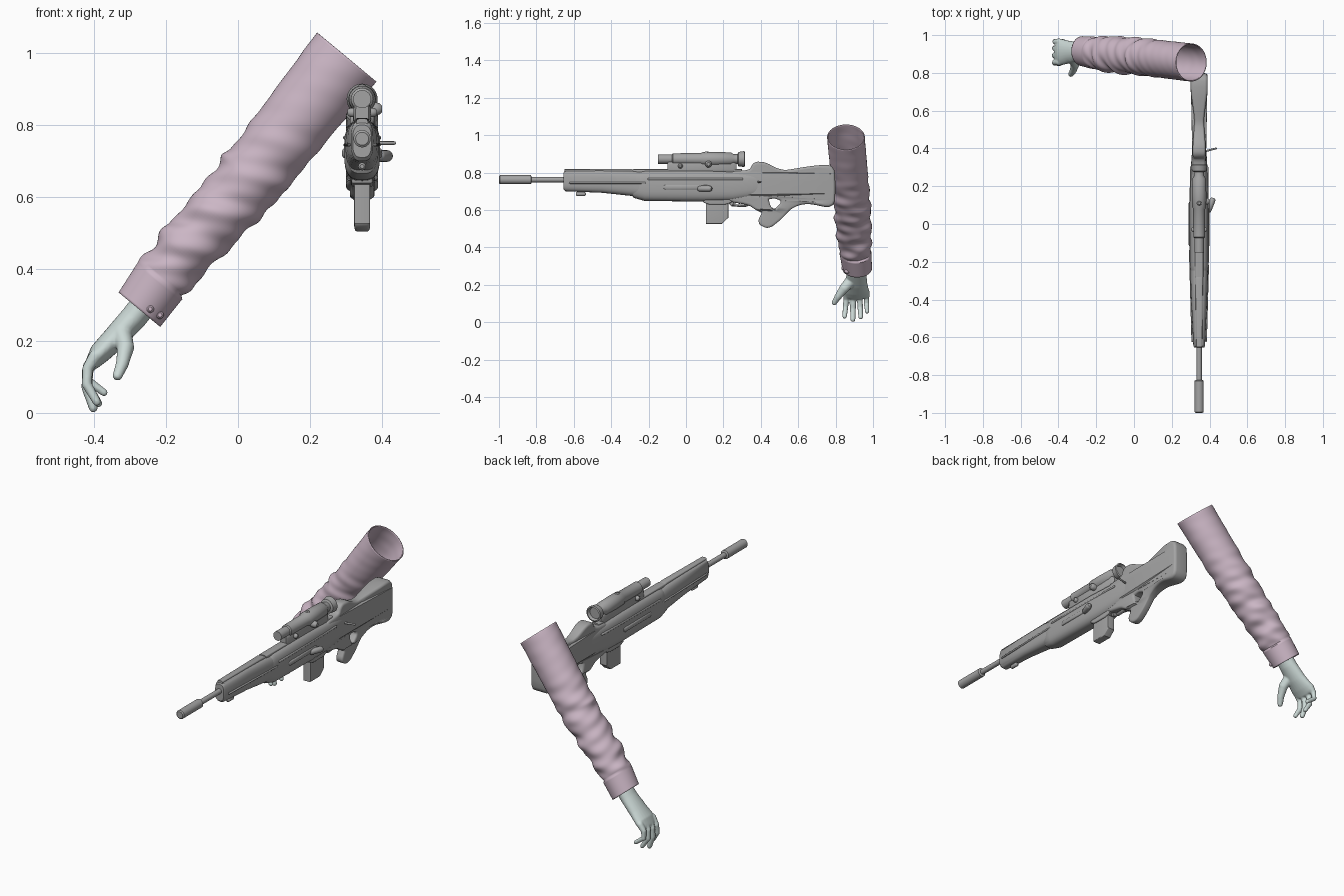
import bpy, bmesh, math
from mathutils import Vector

if "Cube" in bpy.data.objects:
    bpy.data.objects.remove(bpy.data.objects["Cube"])

GX = 0.345  # rifle centre line in x


def material(name, col):
    m = bpy.data.materials.new(name)
    m.diffuse_color = (*col, 1)
    m.use_nodes = True
    m.node_tree.nodes["Principled BSDF"].inputs["Base Color"].default_value = m.diffuse_color
    return m


GREY = material("gunmetal_grey", (0.37, 0.37, 0.37))
MAUVE = material("mauve_cloth", (0.60, 0.47, 0.56))
SKIN = material("pale_skin", (0.60, 0.69, 0.67))


def finish(name, bm, mat, angle=35):
    bmesh.ops.recalc_face_normals(bm, faces=bm.faces[:])
    me = bpy.data.meshes.new(name)
    bm.to_mesh(me)
    bm.free()
    me.materials.append(mat)
    for p in me.polygons:
        p.use_smooth = True
    me.set_sharp_from_angle(angle=math.radians(angle))
    ob = bpy.data.objects.new(name, me)
    bpy.context.collection.objects.link(ob)
    return ob


def loft(bm, rings, caps=True):
    rows = [[bm.verts.new(p) for p in r] for r in rings]
    n = len(rows[0])
    for a, b in zip(rows, rows[1:]):
        for i in range(n):
            j = (i + 1) % n
            bm.faces.new((a[i], a[j], b[j], b[i]))
    if caps:
        bm.faces.new(rows[0])
        bm.faces.new(rows[-1])


def tube(bm, pts, n=16):
    """Tube through (x, y, z, radius, y_radius), with domed ends."""
    P = [Vector(p[:3]) for p in pts]
    rings = []
    for i, p in enumerate(pts):
        d = (P[min(i + 1, len(P) - 1)] - P[max(i - 1, 0)]).normalized()
        ref = Vector((0, 1, 0)) if abs(d.y) < 0.9 else Vector((1, 0, 0))
        v = (ref - d * ref.dot(d)).normalized()
        u = d.cross(v)
        first, last = i == 0, i == len(P) - 1
        steps = [(0, 1)]
        if last:
            steps = [(0, 1), (0.5, 0.85), (0.85, 0.5)]
        if first:
            steps = [(-0.85, 0.5), (-0.5, 0.85), (0, 1)]
        for off, sc in steps:
            c = P[i] + d * off * min(p[3], p[4])
            rings.append([c + (u * p[3] * math.cos(a) + v * p[4] * math.sin(a)) * sc
                          for a in (2 * math.pi * k / n for k in range(n))])
    loft(bm, rings)


def body(name, secs, power=2.0, n=32, x=GX):
    """Loft along y through sections (y, half width, z low, z high)."""
    bm = bmesh.new()
    e = 2 / power
    f = lambda c: math.copysign(abs(c) ** e, c)
    loft(bm, [[Vector((x + w * f(math.cos(a)), y, (lo + hi) / 2 + (hi - lo) / 2 * f(math.sin(a))))
               for a in (2 * math.pi * k / n for k in range(n))] for y, w, lo, hi in secs])
    return finish(name, bm, GREY)


def lathe(name, z, prof, x=GX):
    return body(name, [(y, r, z - r, z + r) for y, r in prof], x=x)


def rod(name, a, b, r, mat=GREY):
    bm = bmesh.new()
    tube(bm, [(*a, r, r), (*b, r, r)])
    return finish(name, bm, mat)


def chaikin(pts):
    out = []
    for (a, b), (c, d) in zip(pts, pts[1:] + pts[:1]):
        out += [(a * .8 + c * .2, b * .8 + d * .2), (a * .2 + c * .8, b * .2 + d * .8)]
    return out


def plate(name, outlines, half, bevel, width=lambda y, z: 1.0, smooth=2):
    """Side outline (y, z), holes allowed, extruded in x with rounded edges."""
    cu = bpy.data.curves.new(name, 'CURVE')
    cu.dimensions, cu.fill_mode = '2D', 'BOTH'
    cu.extrude, cu.bevel_depth, cu.bevel_resolution = half - bevel, bevel, 3
    for o in outlines:
        for _ in range(smooth):
            o = chaikin(o)
        s = cu.splines.new('POLY')
        s.points.add(len(o) - 1)
        for p, q in zip(s.points, o):
            p.co = (*q, 0, 1)
        s.use_cyclic_u = True
    tmp = bpy.data.objects.new(name + "_curve", cu)
    bpy.context.collection.objects.link(tmp)
    dg = bpy.context.evaluated_depsgraph_get()
    me = bpy.data.meshes.new_from_object(tmp.evaluated_get(dg))
    bm = bmesh.new()
    bm.from_mesh(me)
    bpy.data.objects.remove(tmp)
    bmesh.ops.remove_doubles(bm, verts=bm.verts[:], dist=1e-5)
    for v in bm.verts:
        y, z, x = v.co
        v.co = (GX + x * width(y, z), y, z)
    return finish(name, bm, GREY, 40)


# --- rifle: barrel, forend and receiver ---
lathe("muzzle_brake", 0.762, [(-1, .018), (-.995, .024), (-.83, .024), (-.825, .015)])
lathe("barrel", 0.762, [(-.83, .014), (-.6, .014)])
body("forend", [(-.655, .026, .71, .80), (-.645, .031, .70, .812), (-.45, .040, .692, .812),
                (-.29, .046, .675, .81), (-.2, .046, .66, .80)], 3)
body("receiver", [(-.29, .036, .68, .79), (-.28, .042, .665, .80), (-.22, .05, .648, .81), (.1, .05, .645, .812),
                  (.25, .047, .648, .806), (.36, .04, .665, .803), (.42, .033, .69, .80)], 3)
body("forend_ridge", [(-.65, .016, .79, .818), (-.3, .02, .79, .82), (-.28, .02, .79, .815)], 4)
body("top_rail", [(-.28, .022, .79, .818), (.3, .022, .79, .818)], 5)
rod("front_rest_stud", (GX, -.58, .685), (GX, -.545, .685), .011)
for s, side in ((1, "right"), (-1, "left")):
    body(side + "_side_rail", [(-.12, .004, .715, .73), (-.11, .009, .708, .735), (.11, .009, .708, .735),
                               (.12, .004, .715, .73)], 3, 16, GX + s * .047)
    rod(side + "_forend_seam", (GX + s * .036, -.62, .745), (GX + s * .047, -.22, .745), .005)
    rod(side + "_receiver_seam", (GX + s * .047, -.2, .765), (GX + s * .043, .3, .765), .006)

# --- rifle: thumbhole stock, grip, magazine and trigger ---
outline = [(.22, .79), (.35, .80), (.37, .845), (.42, .842), (.48, .81), (.53, .798), (.61, .812), (.70, .825),
           (.782, .828), (.785, .72), (.782, .622), (.66, .648), (.60, .64), (.55, .615), (.50, .56), (.44, .513),
           (.395, .535), (.425, .59), (.38, .612), (.34, .64), (.22, .66)]
hole = [(.425, .668), (.475, .677), (.52, .66), (.52, .628), (.475, .588), (.44, .608)]


def stock_width(y, z):
    w = .85 if y < .42 else .85 - .25 * min(1, (y - .42) / .13)
    if y > .55:
        w = .6 + .52 * min(1, (y - .55) / .15)
    return min(w, .55) if z < .6 and y < .56 else w


plate("thumbhole_stock", [outline, hole], .04, .014, stock_width)
plate("magazine", [[(.11, .67), (.11, .53), (.19, .53), (.222, .56), (.222, .67)]], .022, .004, smooth=0)
plate("magazine_well", [[(.09, .68), (.1, .635), (.235, .635), (.25, .68)]], .03, .006, smooth=1)
bm = bmesh.new()
tube(bm, [(GX, y, z, .007, .012) for y, z in ((.23, .65), (.25, .63), (.28, .622), (.32, .624), (.36, .64))])
finish("trigger_guard", bm, GREY)
rod("trigger", (GX, .295, .66), (GX, .285, .637), .005)
rod("bolt_handle", (GX + .03, .385, .75), (.434, .40, .75), .005)
rod("side_lever", (.395, .075, .714), (.415, .125, .714), .016)

# --- rifle: scope ---
lathe("scope_tube", .872, [(-.15, .02), (-.15, .025), (-.075, .025), (-.07, .031), (.08, .032), (.09, .037), (.15, .038),
                           (.24, .036), (.255, .026), (.275, .026), (.28, .038), (.312, .043), (.315, .036), (.30, .03)])
body("scope_mount", [(-.1, .018, .80, .86), (-.09, .024, .80, .86), (.25, .026, .80, .86), (.27, .016, .80, .85)], 4)
rod("scope_side_turret", (GX + .02, .12, .845), (GX + .04, .12, .845), .018)
rod("scope_top_turret", (GX, .11, .89), (GX, .11, .90), .015)
rod("scope_front_clamp", (GX - .03, -.03, .835), (GX + .03, -.03, .835), .013)

# --- sleeve: open tube with folds and a smooth cuff ---
KEYS = [(0, .302, .855, .989, .107, .101), (.5, .028, .887, .640, .094, .098), (.775, -.153, .900, .444, .082, .092),
        (.89, -.219, .907, .364, .075, .080), (1, -.274, .915, .287, .070, .074)]
U = Vector((.771, 0, -.637))


def sleeve_key(s):
    for a, b in zip(KEYS, KEYS[1:]):
        if s <= b[0] + 1e-6:
            f = (s - a[0]) / (b[0] - a[0])
            return [p + (q - p) * f for p, q in zip(a, b)][1:]


rings, rows, n = [], 140, 64
for i in range(rows + 1):
    s = i / rows
    x, y, z, r1, r2 = sleeve_key(s)
    ring = []
    for k in range(n):
        a = 2 * math.pi * k / n
        amp = .0065 * min(1, max(.1, (s - .2) / .35))
        fold = (math.sin(46 * s + 2.2 * math.sin(a + .6)) * (.6 + .4 * math.sin(2 * a + 9 * s))
                + .6 * math.sin(75 * s - 2 * math.sin(a) + 3 * math.cos(a)) * math.sin(a * 2 + 14 * s))
        add = amp * fold
        add += .009 * math.exp(-((s - .485) / .02) ** 2) * max(0, -math.cos(a)) ** 3
        if s > .885:
            add = .005
        ring.append(Vector((x, y, z)) + U * (r1 + add) * math.cos(a)
                    + Vector((0, 1, 0)) * min(r2 + add, .999 - y) * math.sin(a))
    rings.append(ring)
bm = bmesh.new()
loft(bm, rings, caps=False)
sleeve = finish("sleeve", bm, MAUVE, 60)
sol = sleeve.modifiers.new("cloth_thickness", 'SOLIDIFY')
sol.thickness, sol.offset = .005, -1

# cuff buttons on the front side
for i, (bx, bz, by) in enumerate(((-.244, .289, .840), (-.217, .272, .858))):
    rod("cuff_button_%d" % (i + 1), (bx, by + .008, bz), (bx, by, bz), .011, MAUVE)

# --- hand: palm, fingers and thumb fused into one skin ---
bm = bmesh.new()
tube(bm, [(-.235, .912, .335, .038, .05), (-.29, .912, .265, .037, .052), (-.345, .91, .205, .034, .060),
          (-.385, .91, .165, .030, .070), (-.402, .91, .142, .022, .068)], 24)
tips = [(.848, -.392, .030), (.892, -.402, .013), (.934, -.388, .026), (.968, -.372, .056)]
for i, (y, tx, tz) in enumerate(tips):
    by = .857 + i * .036
    r = .0165 - .001 * abs(i - 1)
    up = max(0, tz - .013) * .5
    tube(bm, [(-.395, by, .160, r + .003, r + .003), (-.418, by, .118 + up * .5, r, r),
              (-.420, (by + y) / 2, .07 + up, r - .001, r - .001), (tx, y, tz, r - .004, r - .003)])
tube(bm, [(-.325, .885, .225, .03, .032), (-.312, .845, .180, .024, .026),
          (-.322, .812, .135, .018, .019), (-.335, .792, .103, .014, .014)])
hand = finish("hand", bm, SKIN, 180)
rm = hand.modifiers.new("fuse", 'REMESH')
rm.mode, rm.voxel_size, rm.use_smooth_shade = 'VOXEL', .004, True
sm = hand.modifiers.new("soften", 'SMOOTH')
sm.factor, sm.iterations = .5, 5
